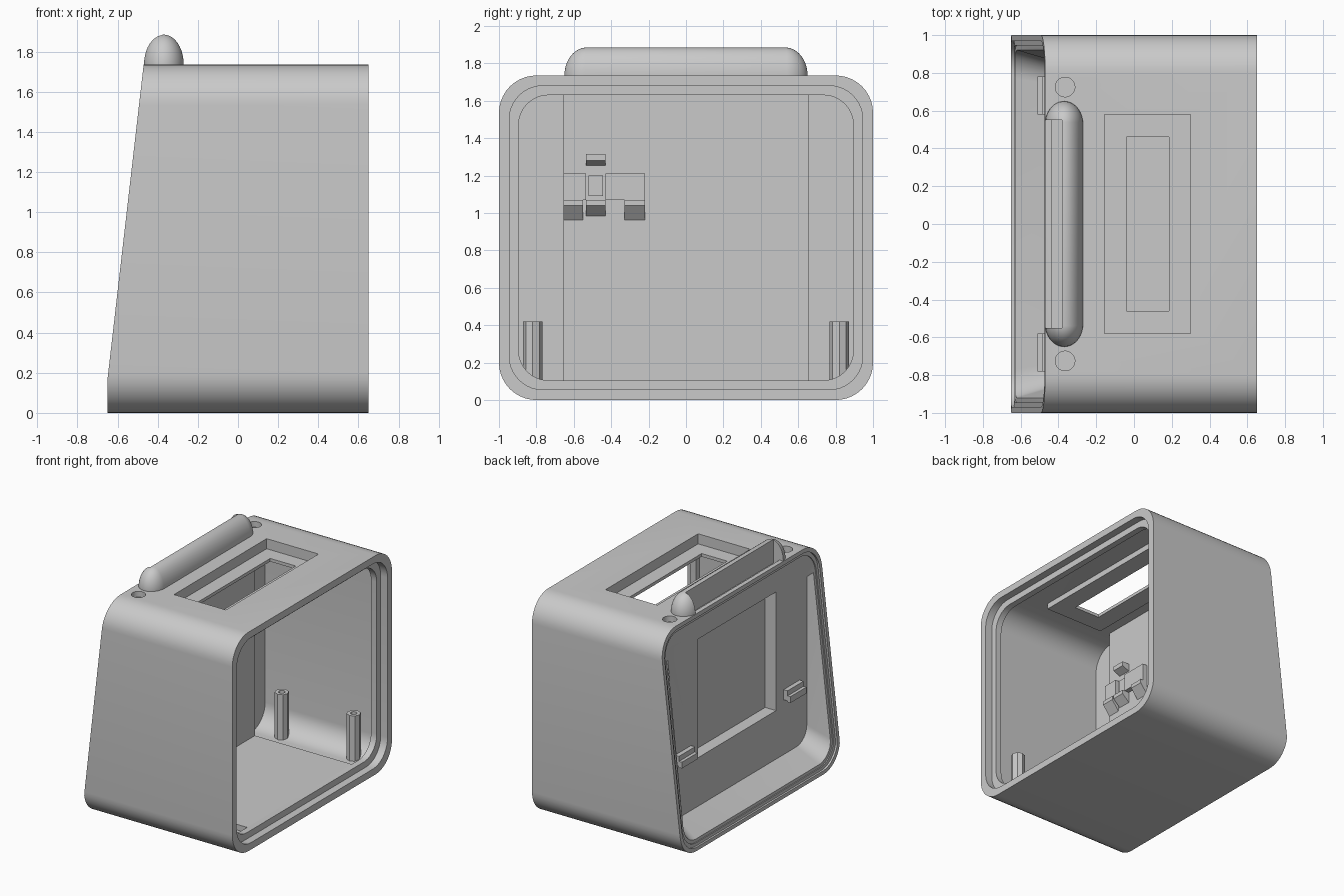
import bpy, bmesh, math
from mathutils import Vector

cube = bpy.data.objects.get("Cube")
if cube:
    bpy.data.objects.remove(cube, do_unlink=True)

GREY = bpy.data.materials.new("matte grey")
GREY.use_nodes = True
GREY.diffuse_color = (0.59, 0.59, 0.59, 1)
GREY.node_tree.nodes["Principled BSDF"].inputs["Base Color"].default_value = (0.59, 0.59, 0.59, 1)

HEIGHT = 1.735
BACK = 0.65
PANEL = -0.45      # front of the upright screen panel
PLATE = -0.42      # rear of the thin panel edges
REAR = -0.31       # rear of the thick screen housing


def finish(bm, name):
    bmesh.ops.recalc_face_normals(bm, faces=bm.faces)
    mesh = bpy.data.meshes.new(name)
    bm.to_mesh(mesh)
    bm.free()
    mesh.materials.append(GREY)
    ob = bpy.data.objects.new(name, mesh)
    bpy.context.collection.objects.link(ob)
    return ob


def activate(ob):
    bpy.ops.object.select_all(action="DESELECT")
    ob.select_set(True)
    bpy.context.view_layer.objects.active = ob


def smooth(ob):
    activate(ob)
    bpy.ops.object.shade_smooth_by_angle(angle=math.radians(30))


def box(name, xs, ys, zs, taper=0):
    """Box; taper raises the lower rear edge to slope the underside."""
    bm = bmesh.new()
    bmesh.ops.create_cube(bm, size=1)
    for v in bm.verts:
        lift = taper if v.co.x > 0 and v.co.z < 0 else 0
        x, y, z = (r[0] if c < 0 else r[1] for r, c in zip((xs, ys, zs), v.co))
        v.co = Vector((x, y, z + lift))
    return finish(bm, name)


def prism(name, x, y, z0, z1, radius, sides):
    bm = bmesh.new()
    bmesh.ops.create_cone(bm, cap_ends=True, segments=sides, radius1=radius,
                          radius2=radius, depth=z1 - z0)
    bmesh.ops.translate(bm, verts=bm.verts, vec=(x, y, (z0 + z1) / 2))
    return finish(bm, name)


def cut(ob, *cutters):
    activate(ob)
    for c in cutters:
        c.hide_render = True
        mod = ob.modifiers.new("cut", "BOOLEAN")
        mod.operation = "DIFFERENCE"
        mod.solver = "EXACT"
        mod.object = c
        bpy.ops.object.modifier_apply(modifier=mod.name)


def drop(*objects):
    for ob in objects:
        bpy.data.objects.remove(ob, do_unlink=True)


def rounded_loop(inset, radius, steps=10):
    """Rounded rectangle in the y-z plane."""
    pts = []
    for k, (sy, sz) in enumerate(((1, 1), (-1, 1), (-1, -1), (1, -1))):
        cy = sy * (1 - inset - radius)
        cz = HEIGHT / 2 + sz * (HEIGHT / 2 - inset - radius)
        for i in range(steps + 1):
            a = math.pi / 2 * (k + i / steps)
            pts.append((cy + radius * math.cos(a), cz + radius * math.sin(a)))
    return pts


def at(x):
    return lambda z: x


def behind(depth):
    """Follow the leaning front plane at a given depth."""
    return lambda z: -BACK + 0.115 * max(0, z - 0.17) + depth


# Shell: one closed skin lofted from the inside, round the back rim, to the front recess
stations = [
    (0.06, 0.17, at(PLATE)),
    (0.06, 0.17, at(0.54)),
    (0.105, 0.16, at(0.54)),
    (0.105, 0.16, at(0.59)),
    (0.055, 0.18, at(0.59)),
    (0.055, 0.18, at(BACK)),
    (0.0, 0.2, at(BACK)),
    (0.0, 0.2, behind(0)),
    (0.03, 0.18, behind(0)),
    (0.03, 0.18, behind(0.015)),
    (0.055, 0.17, behind(0.015)),
    (0.055, 0.17, behind(0.023)),
    (0.08, 0.15, behind(0.023)),
    (0.13, 0.13, at(PANEL)),
]
bm = bmesh.new()
rings = [[bm.verts.new((fx(z), y, z)) for y, z in rounded_loop(inset, r)]
         for inset, r, fx in stations]
# The lower bezel ramp climbs towards the panel
for v in rings[-1]:
    v.co.z += 0.06 * (1 - v.co.z / HEIGHT)
for a, b in zip(rings, rings[1:]):
    for i in range(len(a)):
        j = (i + 1) % len(a)
        bm.faces.new((a[i], a[j], b[j], b[i]))
bm.faces.new(rings[0])
bm.faces.new(rings[-1])
shell = finish(bm, "shell")

# Thick screen housing behind the panel, sunken tray under the lid, raised floor
housing = box("screen_housing", (PLATE - 0.015, REAR), (-0.655, 0.655), (0.05, 1.69))
tray = box("top_tray", (-0.185, 0.33), (-0.61, 0.61), (1.63, 1.69))
box("floor_plate", (PLATE - 0.01, 0.55), (-0.655, 0.655), (0.05, 0.104))

# Screen pocket, top window with ledge, screw holes and handle slot
pocket = box("pocket_cutter", (-0.62, -0.355), (-0.485, 0.49), (0.57, 1.51))
ledge = box("ledge_cutter", (-0.155, 0.30), (-0.58, 0.58), (1.655, 1.9))
window = box("window_cutter", (-0.04, 0.185), (-0.46, 0.46), (1.5, 1.9))
slot = box("slot_cutter", (-0.435, -0.38), (-0.55, 0.55), (1.695, 1.9))
holes = [prism("hole_cutter", -0.365, s * 0.725, 1.69, 1.9, 0.052, 32) for s in (-1, 1)]
cut(shell, pocket, ledge, window, slot, *holes)
cut(housing, pocket)
cut(tray, ledge, window)
drop(pocket, ledge, window, slot, *holes)
smooth(shell)

# Handle: stretched dome with its front half hollowed out
bm = bmesh.new()
bmesh.ops.create_uvsphere(bm, u_segments=40, v_segments=21, radius=1)
for v in bm.verts:
    x, y, z = v.co.x, v.co.z, v.co.y
    v.co = Vector((-0.37 + 0.1 * x, 0.12 * y + math.copysign(0.53, y),
                   HEIGHT + max(-0.02, 0.15 * z)))
handle = finish(bm, "handle")
hollow = box("hollow_cutter", (-0.6, -0.38), (-0.55, 0.55), (1.6, 2.0))
cut(handle, hollow)
drop(hollow)
smooth(handle)

# Screw posts on the floor
for s in (-1, 1):
    for x in (-0.19, 0.44):
        post = prism("screw_post", x, s * 0.82, 0.05, 0.42, 0.052, 8)
        bore = prism("bore_cutter", x, s * 0.82, 0.3, 0.5, 0.024, 16)
        cut(post, bore)
        drop(bore)

# Side clips holding the screen
for s in (-1, 1):
    ys = sorted((s * 0.58, s * 0.78))
    box("screen_clip", (PANEL - 0.035, PANEL + 0.01), ys, (0.62, 0.7))
    box("screen_clip_lip", (PANEL - 0.06, PANEL - 0.03), ys, (0.61, 0.66))

# Circuit board bracket on the back of the housing
root = REAR - 0.01
box("bracket_left_bar", (root, REAR + 0.04), (-0.655, -0.535), (1.07, 1.21))
box("bracket_right_bar", (root, REAR + 0.04), (-0.43, -0.22), (1.07, 1.21))
box("bracket_button", (root, REAR + 0.02), (-0.52, -0.445), (1.09, 1.2))
box("bracket_upper_clip", (root, REAR + 0.06), (-0.535, -0.43), (1.25, 1.315), 0.03)
for y0, y1, z0 in ((-0.655, -0.55, 0.95), (-0.535, -0.43, 0.975), (-0.33, -0.22, 0.95)):
    box("bracket_hook", (root, REAR + 0.06), (y0, y1), (z0, 1.07), 1.04 - z0)
